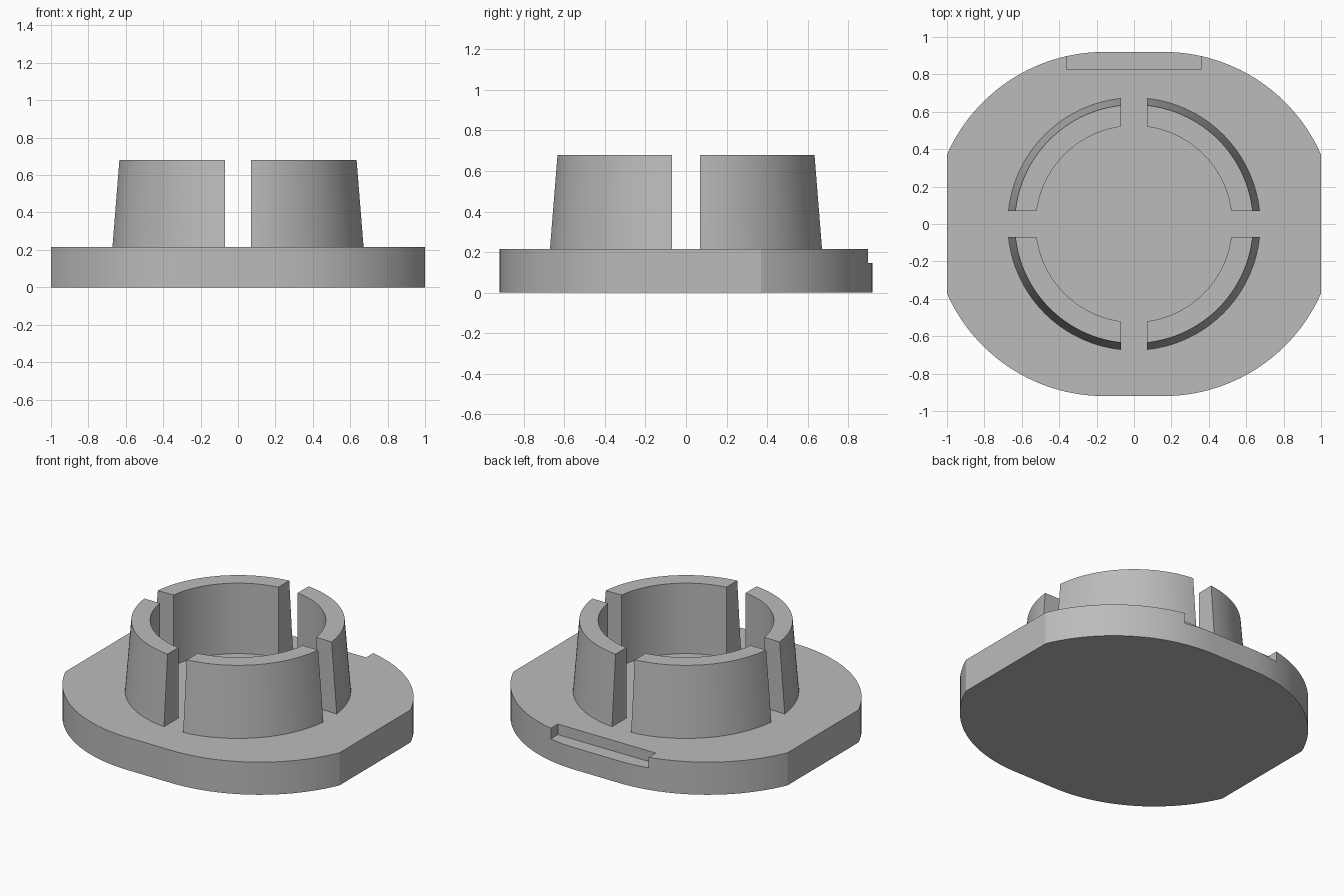
import bpy, bmesh
from math import sin, cos, asin, pi, sqrt, radians

cube = bpy.data.objects.get("Cube")
if cube:
    bpy.data.objects.remove(cube, do_unlink=True)

BASE_TOP, RING_TOP = 0.215, 0.68
SLOT = 0.07                     # half width of the gaps between ring segments

grey = bpy.data.materials.new("plain grey")
grey.use_nodes = True
grey.diffuse_color = (0.5, 0.5, 0.5, 1)
grey.node_tree.nodes["Principled BSDF"].inputs["Base Color"].default_value = (0.5, 0.5, 0.5, 1)


def make_object(name, bm):
    bmesh.ops.recalc_face_normals(bm, faces=bm.faces)
    mesh = bpy.data.meshes.new(name)
    bm.to_mesh(mesh)
    bm.free()
    obj = bpy.data.objects.new(name, mesh)
    bpy.context.collection.objects.link(obj)
    mesh.materials.append(grey)
    return obj


def smooth(obj):
    bpy.ops.object.select_all(action='DESELECT')
    obj.select_set(True)
    bpy.context.view_layer.objects.active = obj
    bpy.ops.object.shade_smooth_by_angle(angle=radians(15))


def loft(name, lower, upper, z0, z1):
    """Solid between two matching outlines at two heights."""
    bm = bmesh.new()
    a = [bm.verts.new((x, y, z0)) for x, y in lower]
    b = [bm.verts.new((x, y, z1)) for x, y in upper]
    bm.faces.new(a)
    bm.faces.new(b)
    n = len(a)
    for i in range(n):
        j = (i + 1) % n
        bm.faces.new((a[i], a[j], b[j], b[i]))
    return make_object(name, bm)


# Base flange: stretched round outline with flat sides
R, SHIFT, STEPS = 0.92, 0.158, 32
corner_y = sqrt(R * R - (1 - SHIFT) ** 2)
start = asin(corner_y / R)
arc = []
for i in range(STEPS + 1):
    t = start + (pi / 2 - start) * i / STEPS
    arc.append((SHIFT + R * cos(t), R * sin(t)))
half = arc + [(-x, y) for x, y in reversed(arc)]
outline = half + [(-x, -y) for x, y in half]
base = loft("base_flange", outline, outline, 0, BASE_TOP)

# Step cut into the back edge
box = [(-0.357, 0.825), (0.357, 0.825), (0.357, 1.1), (-0.357, 1.1)]
cutter = loft("notch_cutter", box, box, 0.145, 0.4)
cutter.hide_render = True
cut = base.modifiers.new("back_notch", 'BOOLEAN')
cut.operation = 'DIFFERENCE'
cut.solver = 'EXACT'
cut.object = cutter
bpy.context.view_layer.objects.active = base
bpy.ops.object.modifier_apply(modifier=cut.name)
bpy.data.objects.remove(cutter, do_unlink=True)
smooth(base)


# Four tapered ring segments with parallel-sided gaps
def quarter_arc(radius, steps=32):
    a = asin(SLOT / radius)
    angles = [a + (pi / 2 - 2 * a) * i / steps for i in range(steps + 1)]
    return [(radius * cos(t), radius * sin(t)) for t in angles]


inner = quarter_arc(0.525)[::-1]
lower = quarter_arc(0.675) + inner
upper = quarter_arc(0.638) + inner
for side, sx in (("left", 1), ("right", -1)):
    for end, sy in (("back", 1), ("front", -1)):
        place = lambda pts: [(x * sx, y * sy) for x, y in pts]
        smooth(loft(f"ring_segment_{end}_{side}", place(lower), place(upper), BASE_TOP, RING_TOP))
